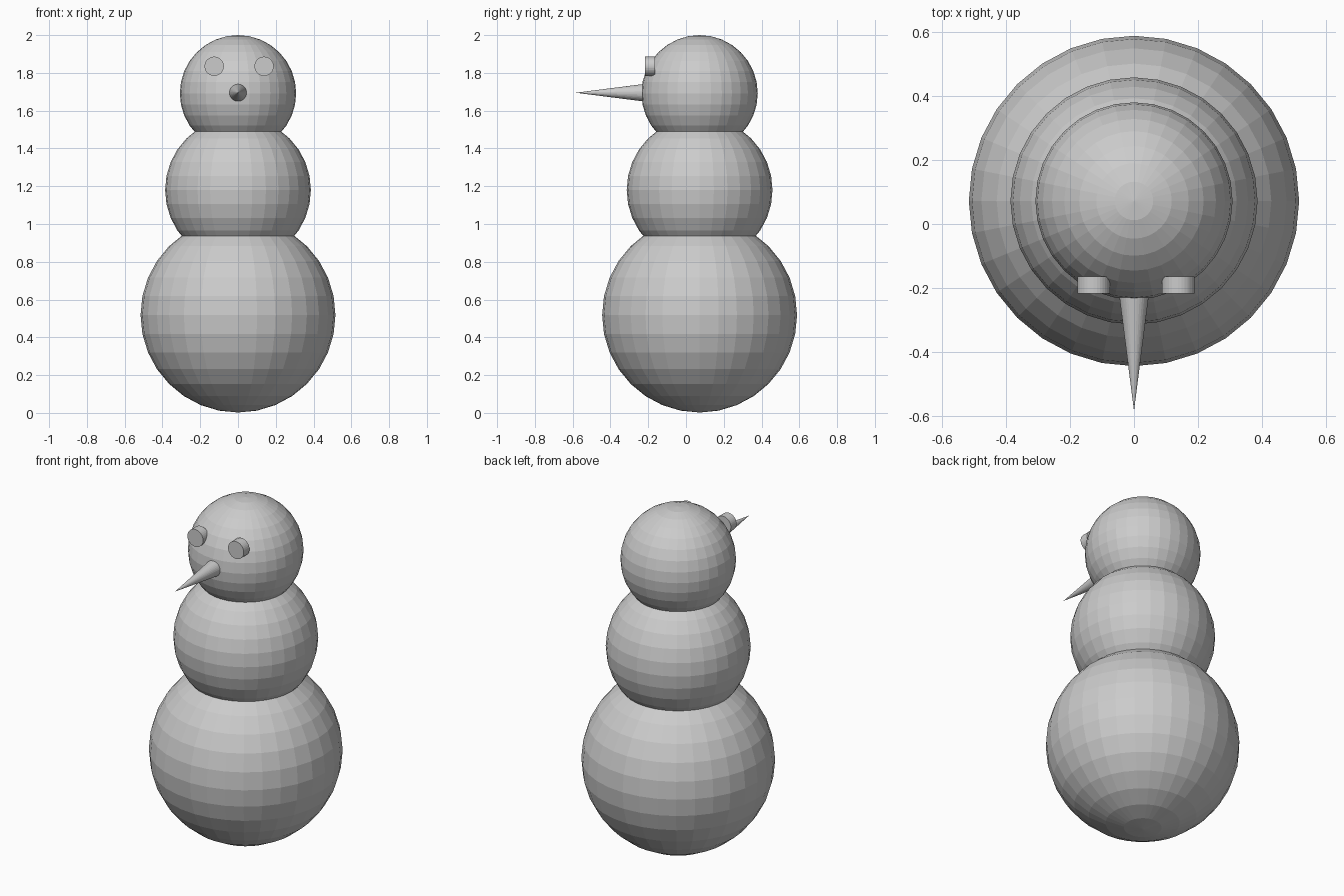
import bpy, math

if "Cube" in bpy.data.objects:
    bpy.data.objects.remove(bpy.data.objects["Cube"])

CY = 0.072  # depth of the body axis

grey = bpy.data.materials.new("snow grey")
grey.diffuse_color = (0.6, 0.6, 0.6, 1)
grey.use_nodes = True
grey.node_tree.nodes["Principled BSDF"].inputs["Base Color"].default_value = grey.diffuse_color


def finish(name):
    ob = bpy.context.object
    ob.name = name
    ob.data.materials.append(grey)
    bpy.ops.object.shade_flat()
    return ob


# Three stacked faceted snowballs: name, radius, centre height
for name, r, z in (("lower_body", 0.516, 0.518),
                   ("upper_body", 0.386, 1.18),
                   ("head", 0.308, 1.692)):
    bpy.ops.mesh.primitive_uv_sphere_add(segments=32, ring_count=16, radius=r,
                                         location=(0, CY, z))
    finish(name)

# Button eyes, short discs facing forward
for name, x in (("right_eye", -0.126), ("left_eye", 0.138)):
    bpy.ops.mesh.primitive_cylinder_add(vertices=32, radius=0.051, depth=0.053,
                                        location=(x, -0.19, 1.835),
                                        rotation=(math.pi / 2, 0, 0))
    finish(name)

# Pointed nose, base just inside the face
tip, base = -0.584, -0.225
bpy.ops.mesh.primitive_cone_add(vertices=32, radius1=0.046, radius2=0,
                                depth=base - tip,
                                location=(0, (tip + base) / 2, 1.695),
                                rotation=(math.pi / 2, 0, 0))
finish("nose")
